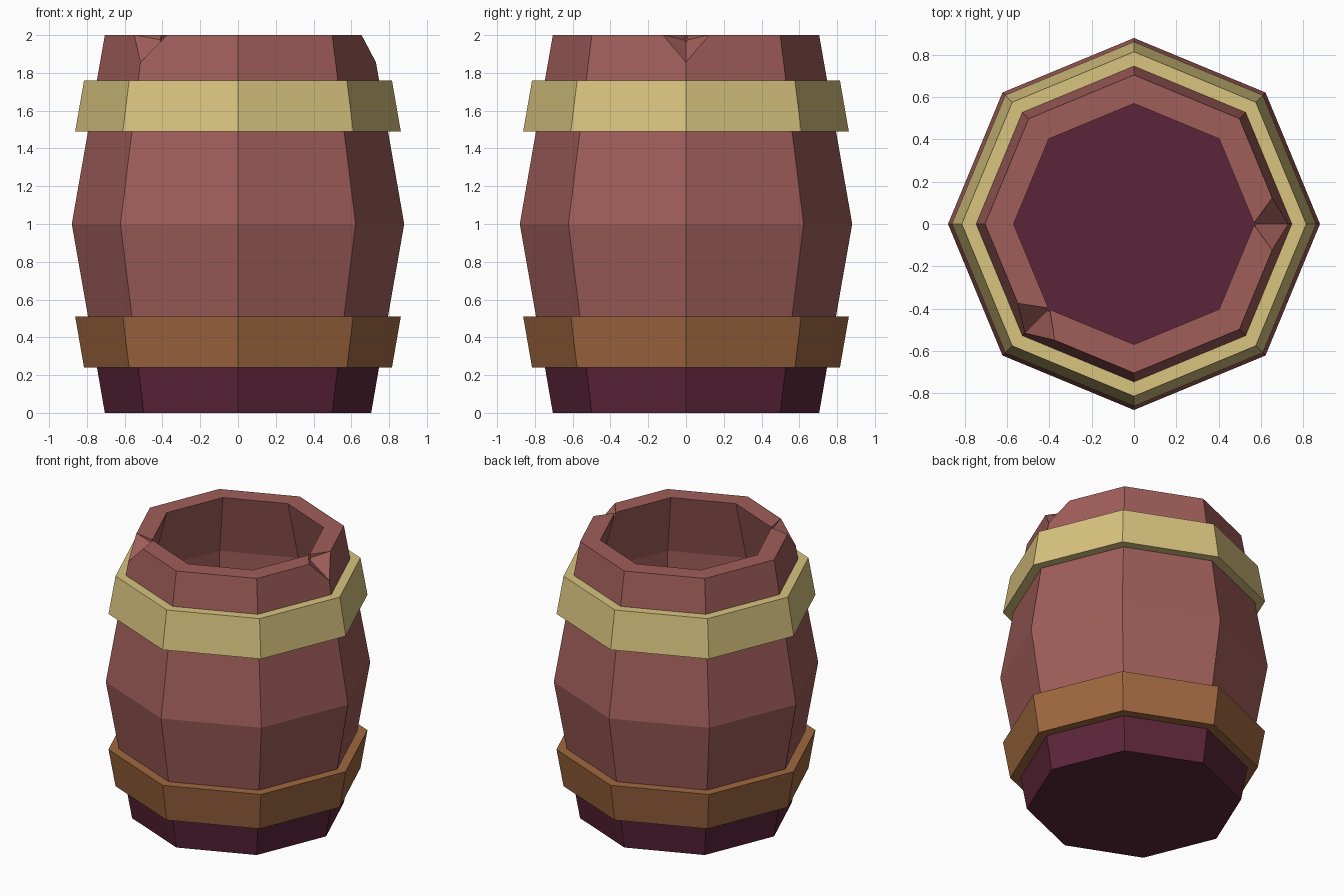
import bpy, bmesh, math
from mathutils import Vector, Matrix

if "Cube" in bpy.data.objects:
    bpy.data.objects.remove(bpy.data.objects["Cube"])

SIDES = 8


def material(name, rgb):
    m = bpy.data.materials.new(name)
    m.diffuse_color = (*rgb, 1)
    m.use_nodes = True
    m.node_tree.nodes["Principled BSDF"].inputs["Base Color"].default_value = m.diffuse_color
    return m


wood = material("red_wood", (0.35, 0.112, 0.102))
dark = material("dark_purple_wood", (0.107, 0.0185, 0.041))
gold = material("pale_gold", (0.686, 0.546, 0.212))
brown = material("brown_metal", (0.352, 0.138, 0.051))


def finish(bm, name, mats):
    bmesh.ops.recalc_face_normals(bm, faces=bm.faces)
    me = bpy.data.meshes.new(name)
    bm.to_mesh(me)
    bm.free()
    for m in mats:
        me.materials.append(m)
    ob = bpy.data.objects.new(name, me)
    bpy.context.collection.objects.link(ob)
    return ob


def lathe(profile, closed):
    """Spin a (radius, z) profile into an eight-sided shell."""
    bm = bmesh.new()
    rings = []
    for r, z in profile:
        rings.append([bm.verts.new((r * math.cos(a), r * math.sin(a), z))
                      for a in (i * math.tau / SIDES for i in range(SIDES))])
    pairs = list(zip(rings, rings[1:]))
    if closed:
        pairs.append((rings[-1], rings[0]))
    else:
        bm.faces.new(rings[0])
        bm.faces.new(rings[-1])
    for lo, hi in pairs:
        for i in range(SIDES):
            j = (i + 1) % SIDES
            bm.faces.new((lo[i], lo[j], hi[j], hi[i]))
    return bm


# Barrel body: bulging outside, hollow inside, dark at the bottom
bm = lathe([(0.705, 0), (0.771, 0.38), (0.88, 1), (0.705, 2),
            (0.57, 2), (0.69, 1.56), (0.70, 1.0), (0.58, 0.2)], False)
for f in bm.faces:
    f.material_index = 1 if f.calc_center_median().z < 0.37 else 0
body = finish(bm, "barrel_body", [wood, dark])

# Two chips knocked out of the rim corners
for angle in (0, 225):
    inner = Vector((0.575, 0, 1.968))
    pts = [inner + (Vector(p) - inner) * 1.3
           for p in ((0.733, 0, 1.855), (0.655, 0.122, 2), (0.655, -0.122, 2))]
    pts.append(inner + Vector((-0.01, 0, 0.005)))
    pts += [Vector((p.x, p.y, 2.3)) for p in pts]
    bm = bmesh.new()
    for p in pts:
        bm.verts.new(Matrix.Rotation(math.radians(angle), 3, 'Z') @ p)
    bmesh.ops.convex_hull(bm, input=bm.verts)
    cutter = finish(bm, "chip_cutter", [wood])
    cutter.hide_render = True
    mod = body.modifiers.new("chip", 'BOOLEAN')
    mod.operation = 'DIFFERENCE'
    mod.solver = 'EXACT'
    mod.object = cutter
    bpy.context.view_layer.objects.active = body
    bpy.ops.object.modifier_apply(modifier=mod.name)
    bpy.data.objects.remove(cutter)

# Hoops, wider toward the middle of the barrel
finish(lathe([(0.76, 1.49), (0.862, 1.49), (0.815, 1.76), (0.72, 1.76)], True),
       "upper_hoop", [gold])
finish(lathe([(0.72, 0.24), (0.815, 0.24), (0.862, 0.51), (0.76, 0.51)], True),
       "lower_hoop", [brown])
